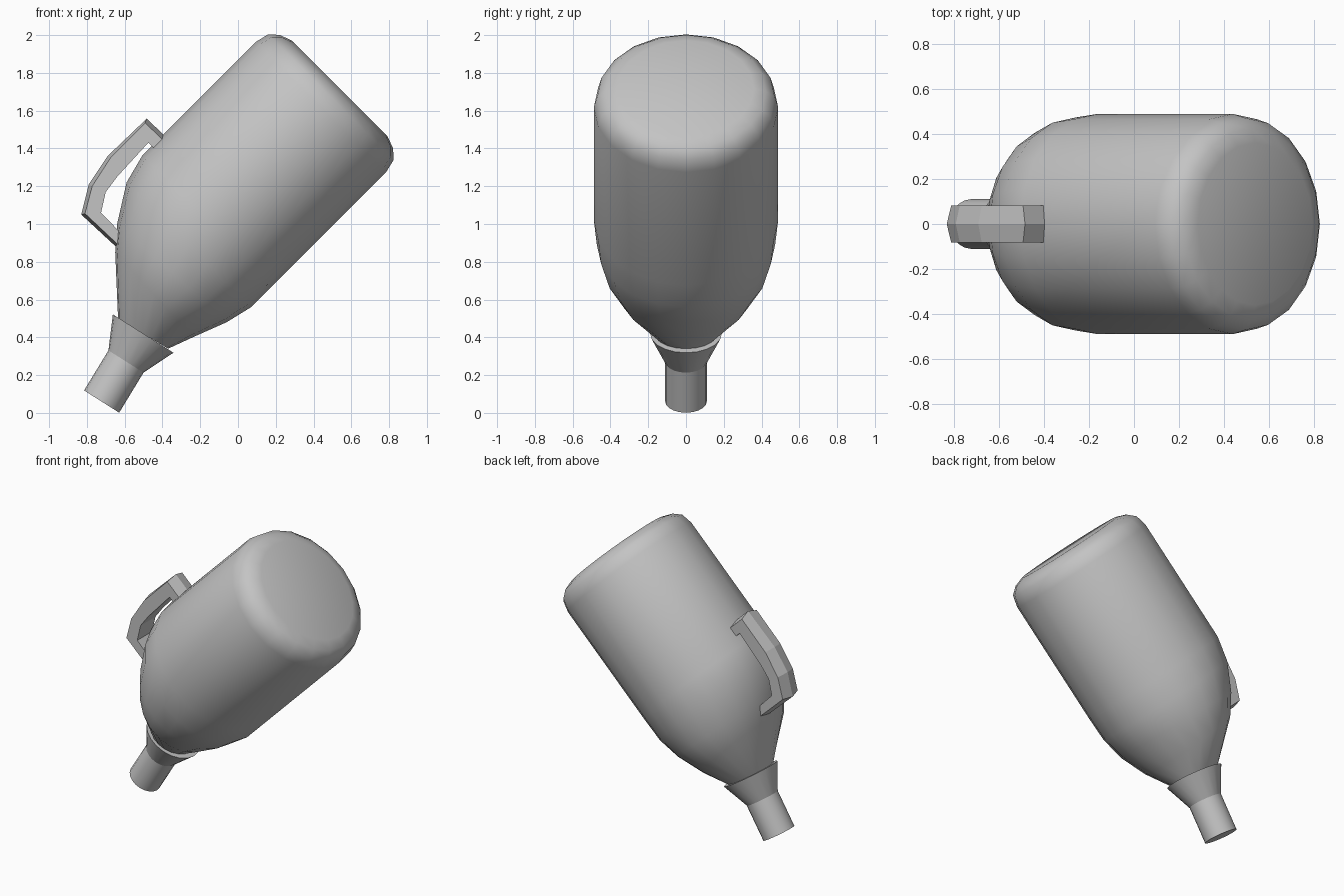
import bpy, bmesh, math
from mathutils import Vector

if "Cube" in bpy.data.objects:
    bpy.data.objects.remove(bpy.data.objects["Cube"])

grey = bpy.data.materials.new("plain grey")
grey.use_nodes = True
grey.diffuse_color = (0.55, 0.55, 0.55, 1)
grey.node_tree.nodes["Principled BSDF"].inputs["Base Color"].default_value = grey.diffuse_color


def finish(name, bm, angle=None):
    bmesh.ops.recalc_face_normals(bm, faces=bm.faces)
    mesh = bpy.data.meshes.new(name)
    bm.to_mesh(mesh)
    bm.free()
    mesh.materials.append(grey)
    obj = bpy.data.objects.new(name, mesh)
    bpy.context.collection.objects.link(obj)
    if angle:
        bpy.ops.object.select_all(action='DESELECT')
        obj.select_set(True)
        bpy.context.view_layer.objects.active = obj
        bpy.ops.object.shade_smooth_by_angle(angle=math.radians(angle))
    return obj


def loft(name, sections, angle, sides=20):
    """Skin over ellipses, each given by two opposite (x, z) points and a y radius."""
    bm = bmesh.new()
    rings = []
    for a, b, ry in sections:
        a, b = Vector((a[0], 0, a[1])), Vector((b[0], 0, b[1]))
        mid, half = (a + b) / 2, (a - b) / 2
        turn = [2 * math.pi * i / sides for i in range(sides)]
        rings.append([bm.verts.new(mid + half * math.cos(t) + Vector((0, ry * math.sin(t), 0)))
                      for t in turn])
    for low, high in zip(rings, rings[1:]):
        for i in range(sides):
            j = (i + 1) % sides
            bm.faces.new((low[i], low[j], high[j], high[i]))
    bm.faces.new(rings[0])
    bm.faces.new(rings[-1])
    return finish(name, bm, angle)


def disc(center, axis, r):
    """Circular section square to an axis in the xz plane."""
    d = Vector(axis).normalized()
    p = Vector((-d.y, d.x)) * r
    c = Vector(center)
    return c + p, c - p, r


# Tilted bottle body: bent shoulder, straight barrel, rounded base
barrel = [(-0.226, 0.488), (0.62, 0.488), (0.695, 0.47), (0.737, 0.424), (0.76, 0.36)]
s = math.sqrt(0.5)
body = [
    ((-0.635, 0.50), (-0.37, 0.34), 0.165),
    ((-0.65, 0.85), (-0.24, 0.40), 0.345),
    ((-0.64, 1.00), (-0.06, 0.48), 0.425),
    ((-0.59, 1.22), (0.07, 0.56), 0.472),
]
body += [disc((u * s, 1.18 + u * s), (1, 1), r) for u, r in barrel]
loft("bottle_body", body, 40)

# Nozzle and flared collar
axis = (0.535, 0.845)
tip, joint, rim = (-0.722, 0.06), (-0.593, 0.272), (-0.502, 0.42)
loft("nozzle", [disc(tip, axis, 0.11), disc(joint, axis, 0.11)], 25)
loft("collar", [disc(joint, axis, 0.11), disc(rim, axis, 0.19)], 25)

# Handle: side outlines with a ridge along the middle of the outer face
ridge = [(-0.35, 1.43), (-0.483, 1.558), (-0.69, 1.36), (-0.79, 1.21), (-0.83, 1.05), (-0.56, 0.80)]
outer = [(-0.35, 1.40), (-0.492, 1.535), (-0.675, 1.35), (-0.772, 1.20), (-0.81, 1.055), (-0.56, 0.82)]
inner = [(-0.40, 1.36), (-0.475, 1.43), (-0.64, 1.25), (-0.70, 1.17), (-0.725, 1.06), (-0.56, 0.89)]
bm = bmesh.new()
w = 0.083
rows = [[bm.verts.new((x, y, z)) for x, z in path]
        for path, y in ((outer, -w), (ridge, 0), (outer, w), (inner, w), (inner, -w))]
for k, row in enumerate(rows):
    nxt = rows[(k + 1) % len(rows)]
    for i in range(len(row) - 1):
        bm.faces.new((row[i], row[i + 1], nxt[i + 1], nxt[i]))
for end in (0, -1):
    bm.faces.new([row[end] for row in rows])
finish("handle", bm)
